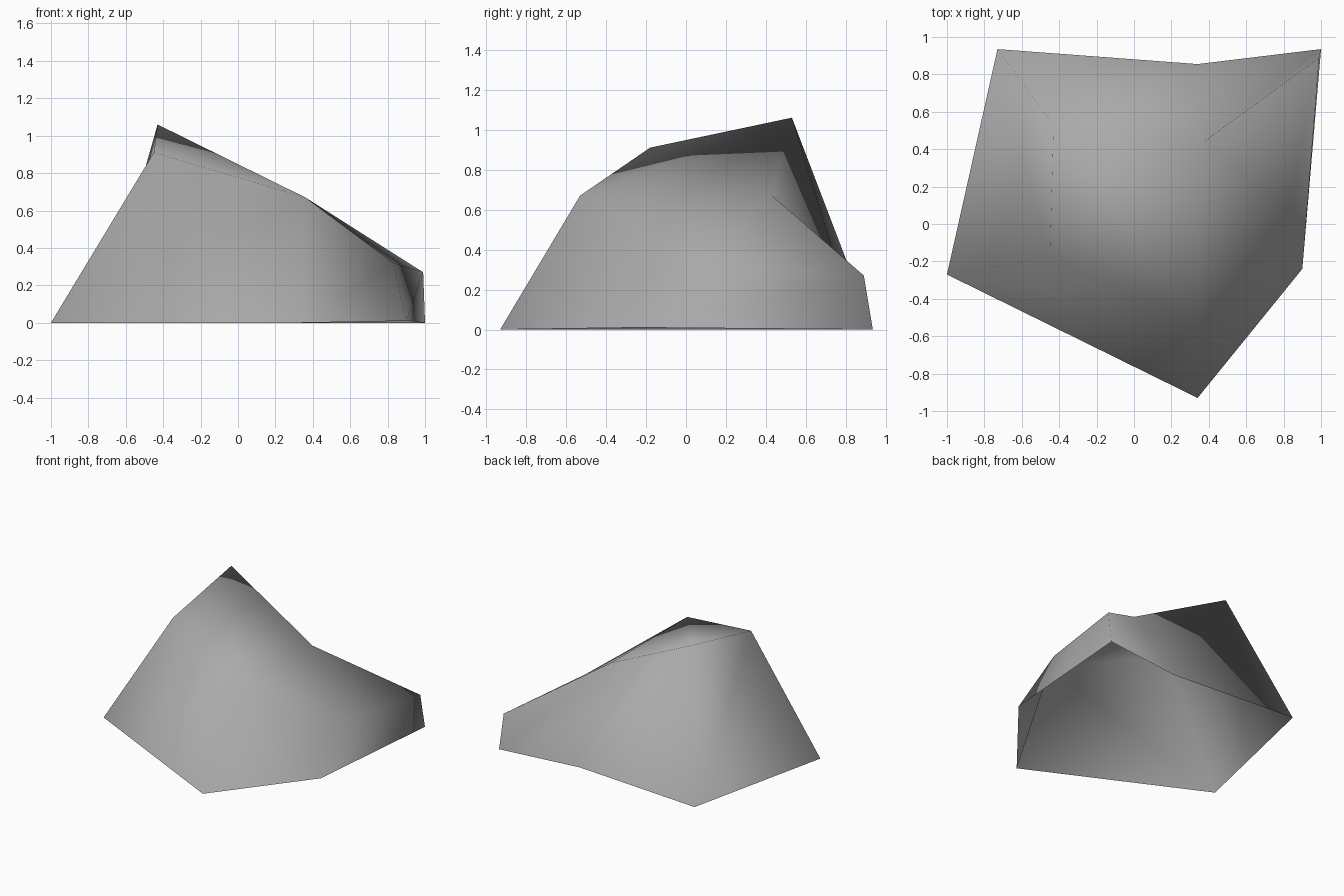
import bpy
import bmesh

cube = bpy.data.objects.get("Cube")
if cube:
    bpy.data.objects.remove(cube, do_unlink=True)

# Stone colour
stone = bpy.data.materials.new("stone_grey")
stone.use_nodes = True
grey = (0.4, 0.4, 0.4, 1.0)
stone.diffuse_color = grey
bsdf = stone.node_tree.nodes["Principled BSDF"]
bsdf.inputs["Base Color"].default_value = grey
bsdf.inputs["Roughness"].default_value = 0.9

# Corners of the footprint and of the broken crown
corners = {
    "foot_left": (-1.0, -0.27, 0),
    "foot_front": (0.34, -0.93, 0),
    "foot_side": (0.9, -0.24, 0.01),
    "foot_tail": (1.0, 0.935, 0),
    "foot_notch": (0.34, 0.855, 0),
    "foot_back": (-0.73, 0.935, 0),
    "peak": (-0.43, 0.53, 1.06),
    "shoulder": (-0.45, -0.18, 0.91),
    "brow": (0.36, -0.53, 0.67),
    "hip": (0.83, 0.08, 0.32),
    "tail": (0.99, 0.89, 0.27),
    "ridge": (0.36, 0.43, 0.67),
}

# Facets that join them, wound counter-clockwise from outside; the underside stays open
facets = [
    "foot_left foot_front brow",
    "foot_left brow shoulder",
    "foot_front hip brow",
    "foot_front foot_side hip",
    "foot_side tail hip",
    "foot_side foot_tail tail",
    "foot_tail ridge tail",
    "foot_tail foot_notch ridge",
    "foot_notch peak ridge",
    "foot_notch foot_back peak",
    "foot_back shoulder peak",
    "foot_back foot_left shoulder",
    "shoulder brow peak",
    "brow ridge peak",
    "brow hip ridge",
    "hip tail ridge",
]

# Rock: one smooth-shaded shell
bm = bmesh.new()
verts = {name: bm.verts.new(co) for name, co in corners.items()}
for facet in facets:
    face = bm.faces.new([verts[name] for name in facet.split()])
    face.smooth = True

mesh = bpy.data.meshes.new("rock")
bm.to_mesh(mesh)
bm.free()
mesh.materials.append(stone)
rock = bpy.data.objects.new("rock", mesh)
bpy.context.collection.objects.link(rock)
